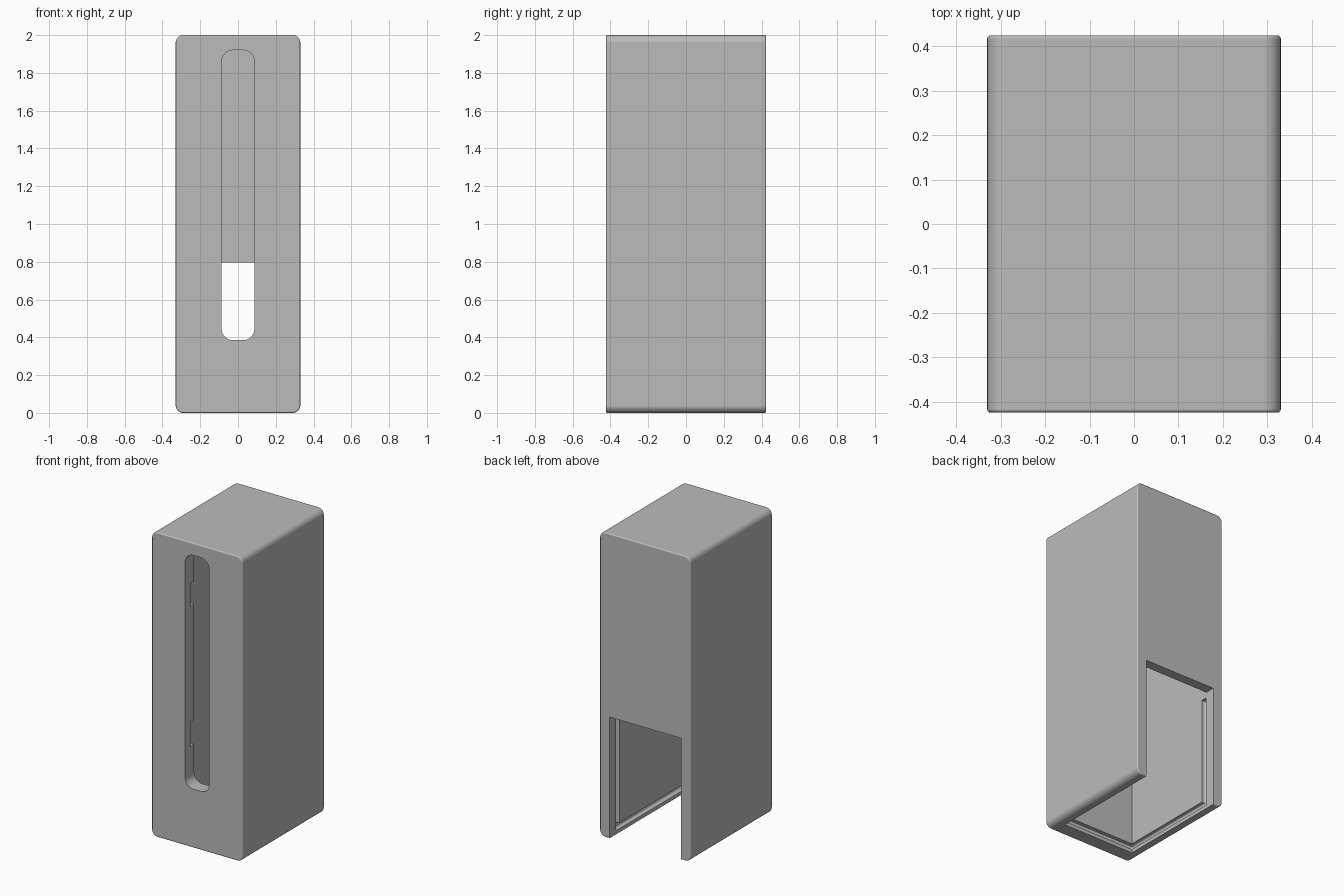
import bpy, bmesh, math
from mathutils import Vector

cube = bpy.data.objects.get("Cube")
if cube:
    bpy.data.objects.remove(cube)

W, D, H = 0.33, 0.424, 2.0      # half width, half depth, height


def prism(name, points, axis, start, end, soft=0.0):
    """Extrude a 2D profile along x (points are y, z) or y (points are x, z)."""
    bm = bmesh.new()
    place = (lambda a, b: (start, a, b)) if axis == "x" else (lambda a, b: (a, start, b))
    face = bm.faces.new([bm.verts.new(place(a, b)) for a, b in points])
    step = Vector((end - start, 0, 0)) if axis == "x" else Vector((0, end - start, 0))
    grown = bmesh.ops.extrude_face_region(bm, geom=[face])["geom"]
    bmesh.ops.translate(bm, vec=step, verts=[v for v in grown if isinstance(v, bmesh.types.BMVert)])
    bmesh.ops.recalc_face_normals(bm, faces=bm.faces)
    if soft:
        rims = [e for f in bm.faces if len(f.verts) > 4 for e in f.edges]
        bmesh.ops.bevel(bm, geom=rims, offset=soft, segments=3, profile=0.5, affect="EDGES")
    mesh = bpy.data.meshes.new(name)
    bm.to_mesh(mesh)
    bm.free()
    obj = bpy.data.objects.new(name, mesh)
    bpy.context.collection.objects.link(obj)
    return obj


def rounded_rect(half, low, high, radius, steps=8):
    """Rounded rectangle centred on x = 0."""
    x = half - radius
    corners = [(x, low + radius), (x, high - radius), (-x, high - radius), (-x, low + radius)]
    points = []
    for i, (cx, cz) in enumerate(corners):
        for s in range(steps + 1):
            a = math.pi / 2 * (i - 1 + s / steps)
            points.append((cx + radius * math.cos(a), cz + radius * math.sin(a)))
    return points


def box_profile(a, b, low, high):
    return [(a, low), (b, low), (b, high), (a, high)]


# Outer housing with rounded long edges
housing = prism("housing", rounded_rect(W, 0, H, 0.04), "y", -D, D, soft=0.008)

# Hollow interior, open at the bottom and low at the back
cavity = [(-0.33, -0.1), (0.5, -0.1), (0.5, 0.797), (0.36, 0.797), (0.36, 1.935), (-0.33, 1.935)]
cutters = [prism("cavity_cutter", cavity, "x", -0.26, 0.26)]

# Rounded groove for a sliding cover along the bottom and up the back
groove = [(-0.355, 0.024), (0.355, 0.024), (0.355, 0.76),
          (0.319, 0.76), (0.319, 0.062), (-0.355, 0.062)]
cutters.append(prism("groove_cutter", groove, "x", -0.288, 0.288, soft=0.014))

# Front slot
cutters.append(prism("slot_cutter", rounded_rect(0.087, 0.385, 1.92, 0.06), "y", -0.5, -0.2))

# Shallow pockets behind the front wall
for low, high in ((0.63, 0.79), (1.55, 1.70)):
    cutters.append(prism("pocket_cutter", box_profile(-0.13, 0.13, low, high), "y", -0.37, -0.25))

# Carve the housing
for cutter in cutters:
    cutter.hide_render = True
    mod = housing.modifiers.new(cutter.name, "BOOLEAN")
    mod.operation, mod.solver, mod.object = "DIFFERENCE", "EXACT", cutter

bpy.context.view_layer.update()
graph = bpy.context.evaluated_depsgraph_get()
carved = bpy.data.meshes.new_from_object(housing.evaluated_get(graph))
housing.modifiers.clear()
housing.data = carved
for cutter in cutters:
    bpy.data.objects.remove(cutter)

# Mid grey plastic
plastic = bpy.data.materials.new("grey_plastic")
plastic.use_nodes = True
grey = (0.5, 0.5, 0.5, 1)
plastic.diffuse_color = grey
plastic.node_tree.nodes["Principled BSDF"].inputs["Base Color"].default_value = grey
carved.materials.clear()
carved.materials.append(plastic)

# Smooth the rounded edges, keep the large faces flat
for obj in bpy.context.selected_objects:
    obj.select_set(False)
bpy.context.view_layer.objects.active = housing
housing.select_set(True)
bpy.ops.object.shade_smooth_by_angle(angle=math.radians(35))
flat = housing.modifiers.new("flat_faces", "WEIGHTED_NORMAL")
flat.weight = 100
flat.keep_sharp = True
